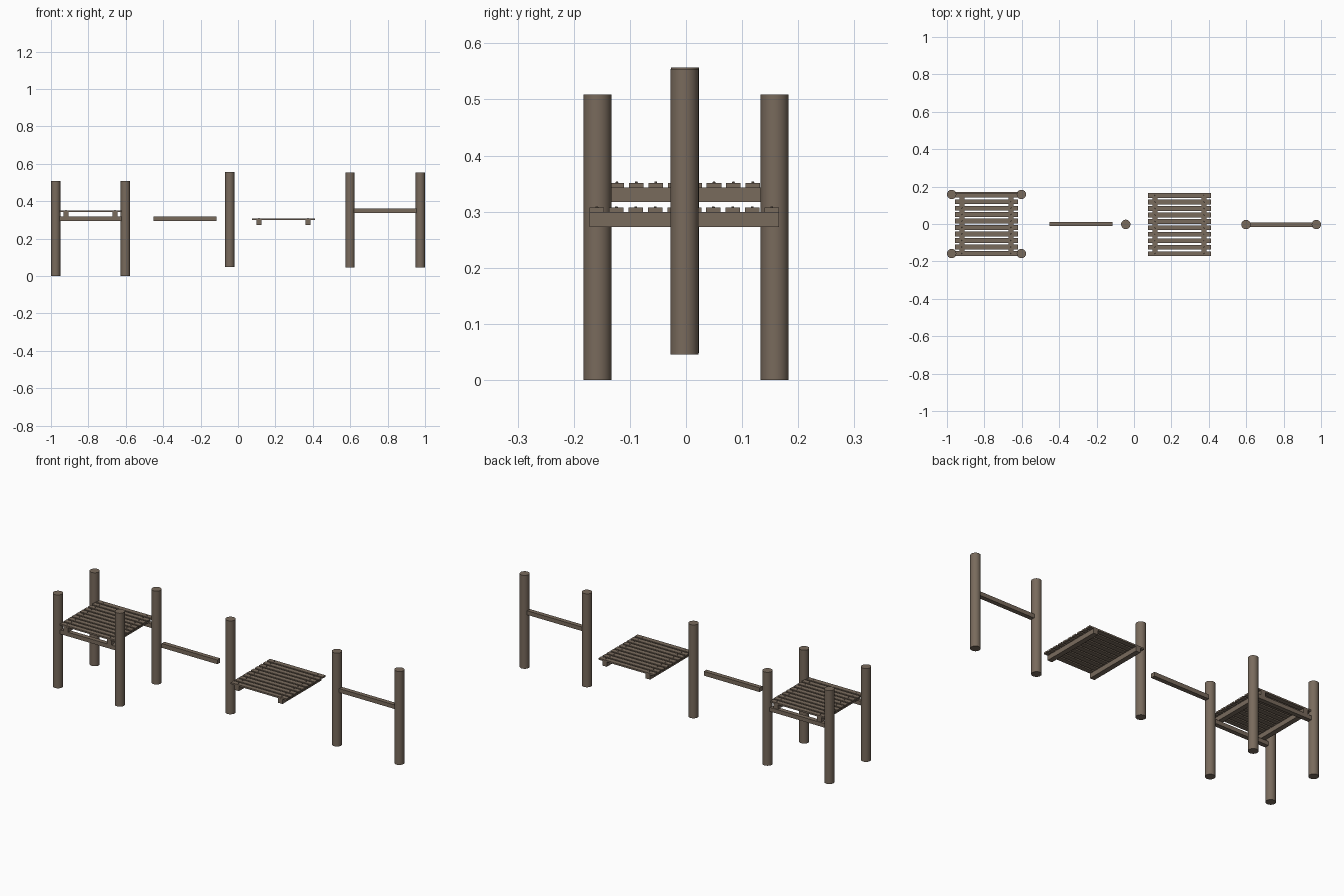
import bpy, bmesh, math
from mathutils import Matrix

if "Cube" in bpy.data.objects:
    bpy.data.objects.remove(bpy.data.objects["Cube"])

wood = bpy.data.materials.new("weathered brown wood")
wood.diffuse_color = (0.19, 0.145, 0.108, 1)
wood.use_nodes = True
wood.node_tree.nodes["Principled BSDF"].inputs["Base Color"].default_value = wood.diffuse_color


def finish(bm, name, smooth=False):
    me = bpy.data.meshes.new(name)
    bm.to_mesh(me)
    bm.free()
    me.materials.append(wood)
    ob = bpy.data.objects.new(name, me)
    bpy.context.collection.objects.link(ob)
    if smooth:
        bpy.ops.object.select_all(action='DESELECT')
        ob.select_set(True)
        bpy.context.view_layer.objects.active = ob
        bpy.ops.object.shade_smooth_by_angle(angle=math.radians(40))
    return ob


def box(bm, x, y, z):
    """Add a box from (min, max) ranges."""
    size = [b - a for a, b in (x, y, z)]
    mid = [(a + b) / 2 for a, b in (x, y, z)]
    bmesh.ops.create_cube(bm, size=1, matrix=Matrix.Translation(mid) @ Matrix.Diagonal((*size, 1)))


def post(name, x, y, z0, height=0.509, r=0.025):
    bm = bmesh.new()
    bmesh.ops.create_cone(bm, cap_ends=True, segments=32, radius1=r, radius2=r, depth=height,
                          matrix=Matrix.Translation((x, y, z0 + height / 2)))
    finish(bm, name, True)


def rail(name, x0, x1, y, z0, z1, w=0.024):
    bm = bmesh.new()
    box(bm, (x0, x1), (y - w / 2, y + w / 2), (z0, z1))
    finish(bm, name)


def deck(name, cx, cy, z0):
    # two joists running front to back
    bm = bmesh.new()
    for s in (-1, 1):
        x = cx + s * 0.131
        box(bm, (x - 0.0135, x + 0.0135), (cy - 0.169, cy + 0.169), (z0, z0 + 0.026))
    finish(bm, name + "_joists")
    # ten slats with a gap between each, and nail heads above the joists
    slats, nails = bmesh.new(), bmesh.new()
    for i in range(10):
        y = cy + (i - 4.5) * 0.0346
        box(slats, (cx - 0.168, cx + 0.168), (y - 0.013, y + 0.013), (z0 + 0.0255, z0 + 0.034))
        for s in (-1, 1):
            bmesh.ops.create_cone(nails, cap_ends=True, segments=8, radius1=0.003, radius2=0.002,
                                  depth=0.003,
                                  matrix=Matrix.Translation((cx + s * 0.131, y, z0 + 0.0348)))
    finish(slats, name + "_slats")
    finish(nails, name + "_nails")


# assembled platform: four posts, two rails, deck on top
for x in (-0.975, -0.602):
    for y in (-0.158, 0.158):
        post("platform_post", x, y, 0)
for y in (-0.158, 0.158):
    rail("platform_rail", -0.96, -0.617, y, 0.295, 0.317)
deck("platform_deck", -0.788, -0.002, 0.317)

# loose parts: rail, post and deck
rail("loose_rail", -0.452, -0.116, 0, 0.294, 0.317)
post("loose_post", -0.044, -0.002, 0.048)
deck("loose_deck", 0.244, -0.003, 0.273)

# frame of two posts joined by one rail
for x in (0.599, 0.975):
    post("frame_post", x, -0.003, 0.045)
rail("frame_rail", 0.61, 0.964, -0.004, 0.338, 0.360)
